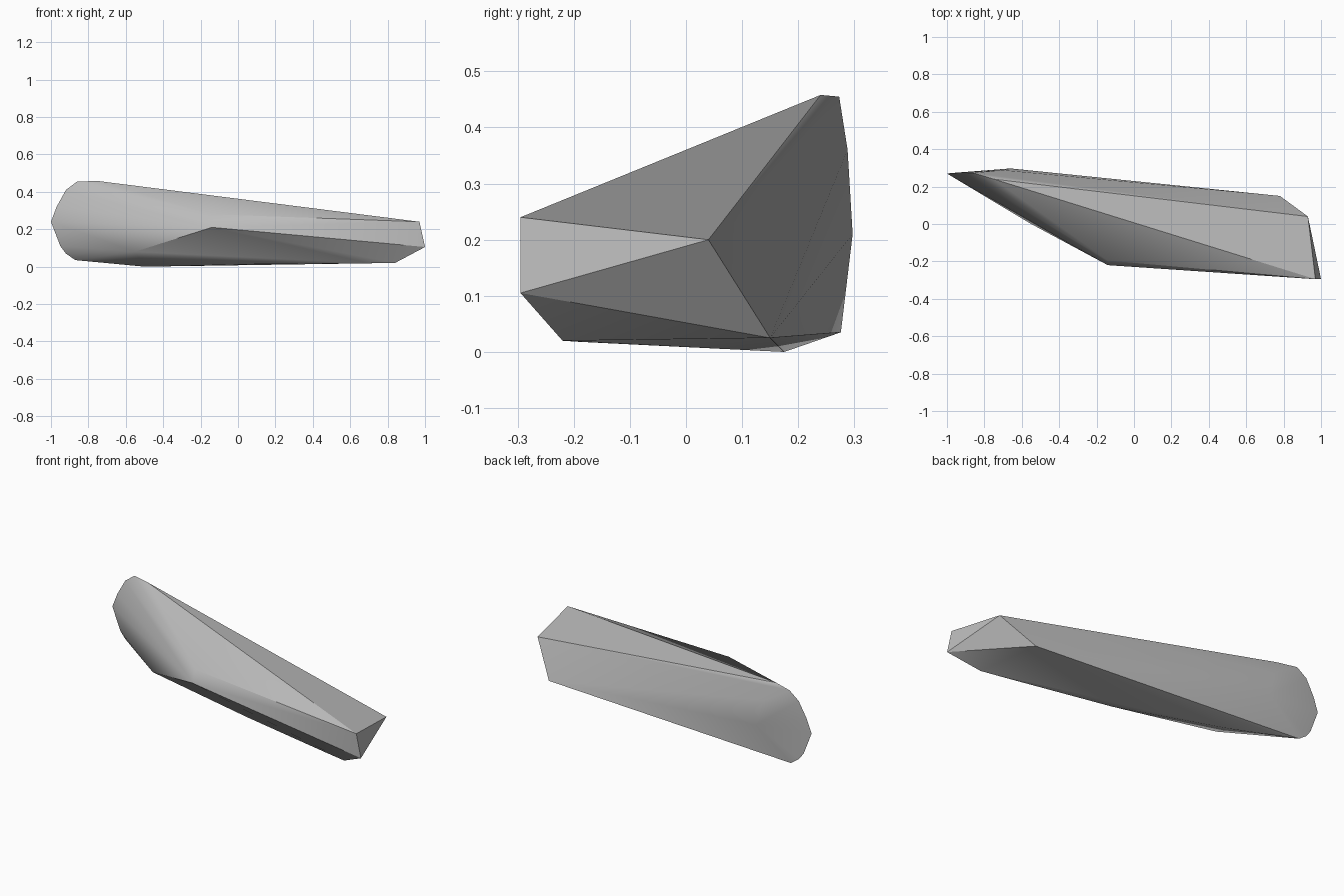
import bpy
import bmesh
import math

default_cube = bpy.data.objects.get("Cube")
if default_cube:
    bpy.data.objects.remove(default_cube, do_unlink=True)


def make_material(name, colour):
    material = bpy.data.materials.new(name)
    material.use_nodes = True
    material.diffuse_color = colour
    shader = material.node_tree.nodes["Principled BSDF"]
    shader.inputs["Base Color"].default_value = colour
    return material


def convex_part(name, points, material, smooth_degrees):
    """Wrap a convex faceted skin around the given corner points."""
    bm = bmesh.new()
    for point in points:
        bm.verts.new(point)
    result = bmesh.ops.convex_hull(bm, input=bm.verts[:])
    spare = {g for g in result["geom_interior"] if isinstance(g, bmesh.types.BMVert)}
    bmesh.ops.delete(bm, geom=list(spare), context="VERTS")
    bmesh.ops.recalc_face_normals(bm, faces=bm.faces[:])
    mesh = bpy.data.meshes.new(name)
    bm.to_mesh(mesh)
    bm.free()
    mesh.materials.append(material)
    part = bpy.data.objects.new(name, mesh)
    bpy.context.collection.objects.link(part)
    bpy.ops.object.select_all(action="DESELECT")
    part.select_set(True)
    bpy.context.view_layer.objects.active = part
    bpy.ops.object.shade_smooth_by_angle(angle=math.radians(smooth_degrees))
    return part


# Square-cut end of the shard
cut_end = [
    (0.97, -0.295, 0.24), (1, -0.295, 0.105),
    (0.93, 0.04, 0.2), (0.78, 0.15, 0.025),
]

# Front ridge and the chamfer beneath it
front_ridge = [
    (-0.14, -0.195, 0.28), (-0.14, -0.22, 0.21), (-0.55, 0, 0.08),
]

# Underside keel
keel = [
    (0.84, -0.22, 0.02), (0.7, -0.19, 0.018),
    (0.1, -0.06, 0.014), (-0.5, 0.175, 0),
]

# Rounded tip, followed from top to bottom, and the bulge behind it
rounded_tip = [
    (-0.75, 0.24, 0.458), (-0.86, 0.273, 0.455), (-0.92, 0.275, 0.41),
    (-0.97, 0.273, 0.32), (-1, 0.27, 0.24), (-0.95, 0.272, 0.11),
    (-0.92, 0.274, 0.07), (-0.87, 0.276, 0.035),
]
back_bulge = [(-0.66, 0.297, 0.21), (-0.7, 0.288, 0.36)]

stone = make_material("stone grey", (0.5, 0.5, 0.5, 1))
convex_part("stone_shard", cut_end + front_ridge + keel + rounded_tip + back_bulge, stone, 30)
